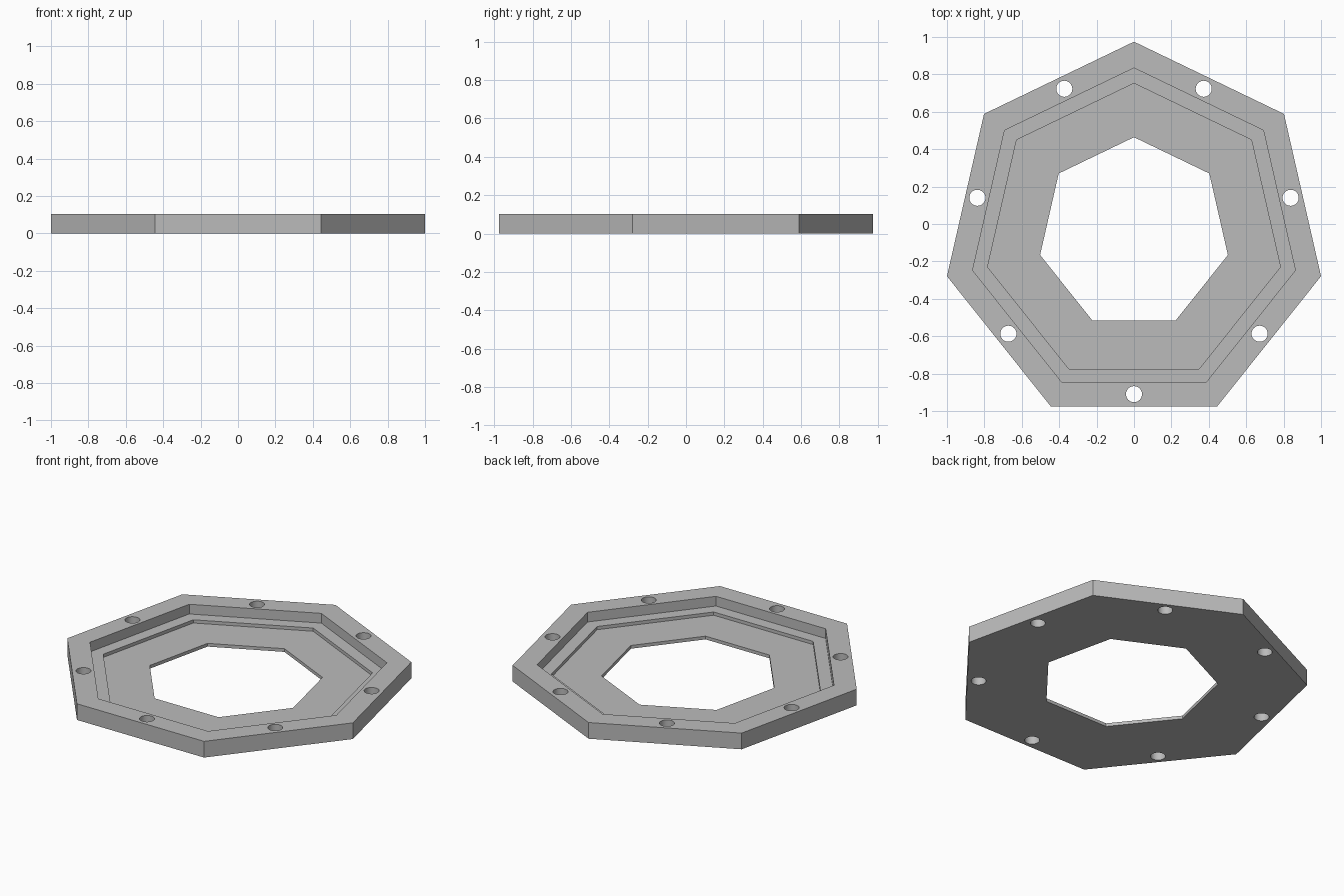
import bpy, bmesh
from math import sin, cos, pi, radians
from mathutils import Matrix

if "Cube" in bpy.data.objects:
    bpy.data.objects.remove(bpy.data.objects["Cube"], do_unlink=True)

SIDES = 7
CENTRE_Y = -0.051
STEP = 0.0205
TOP = 5 * STEP
OUTER, RECESS, LEDGE, OPENING = 1.0257, 0.885, 0.803, 0.515
BOLT_CIRCLE, BOLT_RADIUS = 0.859, 0.043

grey = bpy.data.materials.new("grey")
grey.use_nodes = True
colour = (0.5, 0.5, 0.5, 1)
grey.diffuse_color = colour
grey.node_tree.nodes["Principled BSDF"].inputs["Base Color"].default_value = colour


def add_object(name, bm):
    bmesh.ops.recalc_face_normals(bm, faces=bm.faces)
    mesh = bpy.data.meshes.new(name)
    bm.to_mesh(mesh)
    bm.free()
    obj = bpy.data.objects.new(name, mesh)
    mesh.materials.append(grey)
    bpy.context.collection.objects.link(obj)
    return obj


def around(radius, turn, z):
    """Point on a circle; turn 0 points to the back, counted in sides."""
    a = 2 * pi * turn / SIDES
    return (radius * sin(a), CENTRE_Y + radius * cos(a), z)


# Stepped flange: closed cross-section swept around seven corners
profile = [(OPENING, 0), (OUTER, 0), (OUTER, TOP), (RECESS, TOP),
           (RECESS, 2 * STEP), (LEDGE, 2 * STEP), (LEDGE, STEP), (OPENING, STEP)]
bm = bmesh.new()
loops = [[bm.verts.new(around(r, i, z)) for i in range(SIDES)] for r, z in profile]
for k, lower in enumerate(loops):
    upper = loops[(k + 1) % len(loops)]
    for i in range(SIDES):
        j = (i + 1) % SIDES
        bm.faces.new((lower[i], lower[j], upper[j], upper[i]))
flange = add_object("stepped_flange", bm)

# Bolt holes: one through the middle of each side of the rim
bm = bmesh.new()
for i in range(SIDES):
    bmesh.ops.create_cone(bm, cap_ends=True, segments=32, radius1=BOLT_RADIUS,
                          radius2=BOLT_RADIUS, depth=4 * TOP,
                          matrix=Matrix.Translation(around(BOLT_CIRCLE, i + 0.5, TOP / 2)))
cutter = add_object("bolt_hole_cutter", bm)
cutter.hide_render = True

cut = flange.modifiers.new("bolt holes", 'BOOLEAN')
cut.operation = 'DIFFERENCE'
cut.solver = 'EXACT'
cut.object = cutter

bpy.ops.object.select_all(action='DESELECT')
flange.select_set(True)
bpy.context.view_layer.objects.active = flange
bpy.ops.object.modifier_apply(modifier=cut.name)
bpy.data.objects.remove(cutter, do_unlink=True)

# Smooth hole walls, crisp edges elsewhere
bpy.ops.object.shade_smooth_by_angle(angle=radians(30))
